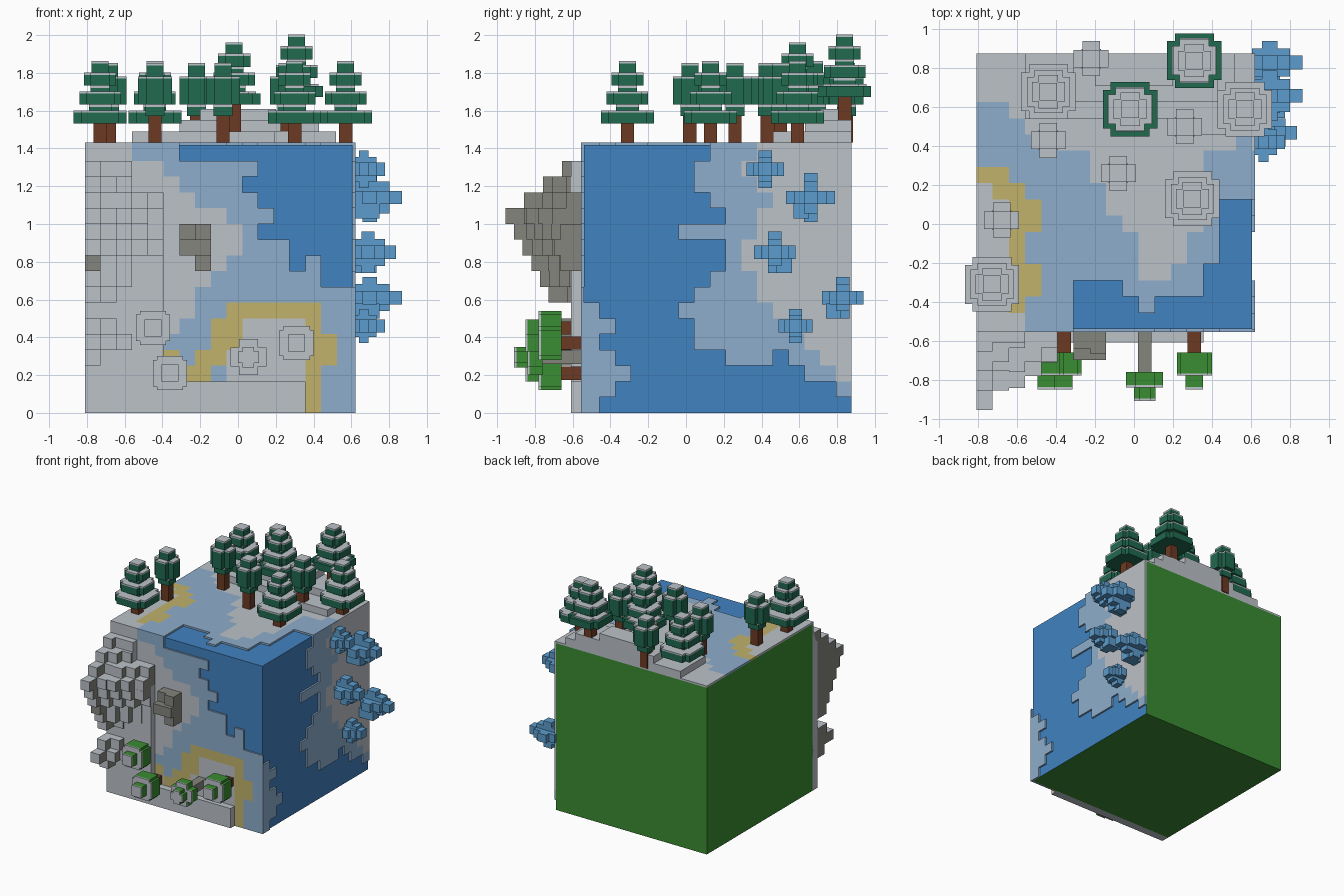
import bpy, bmesh, math, random
from mathutils import Vector

random.seed(4)
old = bpy.data.objects.get("Cube")
if old:
    bpy.data.objects.remove(old)

# Palette (display values, converted to linear)
PALETTE = {
    "snow": (188, 194, 200), "shallow_water": (141, 174, 204),
    "deep_water": (65, 130, 193), "sand": (193, 178, 108),
    "rock": (133, 133, 126), "pine_green": (33, 106, 80),
    "grass_green": (58, 140, 50), "bark": (108, 58, 35),
    "ice_blue": (92, 156, 205),
}
NAMES = list(PALETTE)
MATS = []
for name, rgb in PALETTE.items():
    lin = [((v / 255 + 0.055) / 1.055) ** 2.4 for v in rgb] + [1]
    m = bpy.data.materials.new(name)
    m.use_nodes = True
    m.diffuse_color = lin
    m.node_tree.nodes["Principled BSDF"].inputs["Base Color"].default_value = lin
    MATS.append(m)

CELL = 1.417 / 17
X0, Y0, T = -0.81, -0.54, 0.015
TOP = 17 * CELL


class Part:
    """Collects coloured boxes into one mesh object."""

    def __init__(self, name):
        self.name, self.bm = name, bmesh.new()

    def box(self, lo, hi, colour, rule=None):
        lo, hi = Vector(lo), Vector(hi)
        verts = bmesh.ops.create_cube(self.bm, size=1)["verts"]
        for v in verts:
            v.co = [(lo[i] + hi[i]) / 2 + v.co[i] * abs(hi[i] - lo[i]) for i in range(3)]
        for f in {f for v in verts for f in v.link_faces}:
            f.normal_update()
            f.material_index = NAMES.index(rule(f.normal) if rule else colour)

    def grown(self, base, axis, half, arm, h0, h1, colour):
        """Plus-shaped layer growing out of a base point along z, -y or x."""
        for a, b in {(half, arm), (arm, half)}:
            ends = []
            for s, h in ((-1, h0), (1, h1)):
                off = {"z": (s * a, s * b, h), "y": (s * a, -h, s * b), "x": (h, s * a, s * b)}[axis]
                ends.append(Vector(base) + Vector(off))
            self.box(ends[0], ends[1], colour)

    def finish(self):
        mesh = bpy.data.meshes.new(self.name)
        self.bm.to_mesh(mesh)
        self.bm.free()
        for m in MATS:
            mesh.materials.append(m)
        bpy.context.collection.objects.link(bpy.data.objects.new(self.name, mesh))


# Core block: water on the three landscape sides, grass on the others
core = Part("core_block")
core.box((X0, Y0, 0), (X0 + TOP, Y0 + TOP, TOP), None,
         lambda n: "deep_water" if n.x > 0.5 or n.y < -0.5 or n.z > 0.5 else "grass_green")
core.finish()


def paint(grid, colour, rects):
    for c0, c1, r0, r1 in rects:
        for r in range(r0, r1):
            for c in range(c0, c1):
                grid[r][c] = colour


def land(name, grid, corners):
    """Turn equal neighbours of a row into raised plates; deep water stays bare."""
    part = Part(name)
    for r, row in enumerate(grid):
        c = 0
        while c < 17:
            end = c
            while end < 17 and row[end] == row[c]:
                end += 1
            if row[c] != "deep_water":
                part.box(*corners(c * CELL, end * CELL + T * (end == 17),
                                  r * CELL, (r + 1) * CELL + T * (r == 16)), row[c])
            c = end
    part.finish()


def shore(first, second, colours):
    """Rows of three bands, split at the two shoreline columns."""
    return [[colours[(c >= a) + (c >= b)] for c in range(17)] for a, b in zip(first, second)]


S, L, D = "snow", "shallow_water", "deep_water"

# Front landscape, rows from the ground up
front = shore([14, 14, 8, 6, 5, 6, 7, 7, 8, 9, 10, 10, 9, 7, 6, 5, 3],
              [17, 17, 17, 17, 17, 17, 17, 17, 15, 13, 13, 11, 12, 11, 10, 11, 6], (S, L, D))
paint(front, S, [(9, 14, 2, 4), (10, 14, 4, 6)])
paint(front, "sand", [(9, 15, 6, 7), (8, 10, 5, 6), (8, 10, 4, 5), (7, 9, 3, 4), (6, 8, 2, 3),
                      (5, 6, 3, 4), (14, 15, 0, 6), (15, 16, 3, 5)])
paint(front, L, [(14, 15, 9, 10), (15, 17, 0, 3)])
land("front_land", front, lambda a, b, c, d: ((X0 + a, Y0 - T, c), (X0 + b, Y0, d)))

# Right landscape
right = shore([17, 16, 14, 9, 7, 7, 6, 7, 8, 9, 9, 6, 9, 8, 7, 7, 8],
              [17, 17, 16, 15, 14, 13, 12, 11, 11, 10, 10, 11, 11, 12, 11, 10, 11], (D, L, S))
paint(right, D, [(12, 13, 3, 4)])
paint(right, L, [(0, w, r, r + 1) for r, w in enumerate([1, 2, 3, 2, 1, 2, 1])])
XR = X0 + TOP
land("right_land", right, lambda a, b, c, d: ((XR, Y0 + a, c), (XR + T, min(Y0 + b, Y0 + TOP), d)))

# Top landscape: shorelines given per column, then turned into rows
columns = shore([0, 0, 0, 0, 0, 0, 3, 3, 3, 2, 1, 2, 2, 2, 4, 8, 8],
                [14, 14, 13, 12, 11, 11, 11, 9, 7, 6, 3, 3, 4, 6, 11, 11, 12], (D, L, S))
top = [list(r) for r in zip(*columns)]
paint(top, S, [(0, 2, 0, 8), (0, 3, 0, 1), (0, 1, 8, 9)])
paint(top, "sand", [(0, 2, 9, 10), (1, 3, 8, 9), (2, 4, 7, 8), (3, 4, 6, 7), (2, 3, 4, 7),
                    (2, 4, 2, 4), (2, 3, 1, 2)])
land("top_land", top, lambda a, b, c, d: ((X0 + a, Y0 + c, TOP), (X0 + b, min(Y0 + d, Y0 + TOP), TOP + T)))

# Snow terraces at the back of the top
hill = Part("back_terraces")
YB = Y0 + TOP
for x0, x1, y, z in ((-0.56, 0.52, 0.54, 1.49), (-0.31, 0.43, 0.63, 1.55),
                     (-0.2, 0.2, 0.71, 1.61), (0.19, 0.52, 0.46, 1.49)):
    hill.box((x0, y, TOP), (x1, YB, z), S)
hill.finish()

# Snow ledge along the foot and left of the front
ledge = Part("front_ledge")
for c0, c1, z in ((0, 3, 16), (3, 4, 14), (4, 5, 12), (5, 14, 2)):
    ledge.box((X0 + c0 * CELL, Y0 - 0.07, 0), (X0 + c1 * CELL, Y0, z * CELL), S)
ledge.finish()

# Cliff of stone columns with snowy tops and fronts
cliff = Part("cliff_columns")


def column(c, r, depth, w=1, h=1, bare=False):
    cliff.box((X0 + c * CELL, Y0 - depth * CELL, r * CELL), (X0 + (c + w) * CELL, Y0, (r + h) * CELL),
              "rock", None if bare else lambda n: S if n.z > 0.5 or n.y < -0.5 else "rock")


for r in range(7, 16):
    for c in range(5):
        slope = 1.2 if r > 12 else 0.55
        depth = 5 - abs(r - 12) * slope - 0.6 * c + random.uniform(-0.7, 0.1) * (c > 0)
        if depth > 0.9:
            column(c, r, min(depth, 5.1 if c == 0 else 3.8), bare=(c, r) in ((0, 9), (2, 7)))
for c, r, depth in ((0, 4, 3.4), (1, 4, 2.3), (0, 5, 2.4), (1, 5, 1.6), (0, 3, 2), (2, 4, 1.5)):
    column(c, r, depth)
column(6, 10, 1.9, 2, 1, True)
column(7, 9, 1.5, 1, 3, True)
column(6, 11, 1.2, 1, 1, True)
cliff.finish()

CAP = 0.012


def tree(name, base, axis, trunk, layers, leaf, bark="bark", inset=0):
    part = Part(name)
    part.grown(base, axis, 0.035, 0.035, 0, trunk, bark)
    for i, (h0, h1, half, arm) in enumerate(layers):
        part.grown(base, axis, half, arm, h0, h1 - CAP, leaf)
        k = inset if i == 0 else 0
        part.grown(base, axis, half - k, arm - k, h1 - CAP, h1, S)
    part.finish()


# Tiered pines: x, y, extra trunk height
for i, (x, y, up) in enumerate(((-0.73, -0.31, 0), (-0.44, 0.68, 0), (0.57, 0.59, 0),
                                (0.3, 0.13, 0), (-0.02, 0.59, 0.1), (0.31, 0.84, 0.14))):
    tiers = [(0.1, 0.17, 0.14, 0.1), (0.17, 0.2, 0.06, 0.06), (0.2, 0.27, 0.11, 0.075),
             (0.27, 0.3, 0.05, 0.05), (0.3, 0.37, 0.085, 0.05), (0.37, 0.43, 0.045, 0.045)]
    tree(f"pine_{i + 1}", (x, y, TOP + T), "z", up + 0.2,
         [(a + up, b + up, h, w) for a, b, h, w in tiers], "pine_green", inset=0.025 if up else 0)

# Round-crowned trees
for i, (x, y) in enumerate(((-0.44, 0.43), (-0.22, 0.85), (-0.68, 0.02), (-0.08, 0.26), (0.26, 0.5))):
    tree(f"round_tree_{i + 1}", (x, y, TOP + T), "z", 0.25,
         [(0.14, 0.2, 0.05, 0.05), (0.2, 0.35, 0.09, 0.045), (0.35, 0.42, 0.045, 0.045)], "pine_green")

# Bushes growing straight out of the front
for i, (x, z) in enumerate(((-0.45, 0.45), (-0.36, 0.21), (0.31, 0.37))):
    tree(f"front_bush_{i + 1}", (x, Y0, z), "y", 0.16,
         [(0.12, 0.24, 0.09, 0.07), (0.24, 0.31, 0.045, 0.045)], "grass_green")
tree("front_bush_4", (0.055, Y0, 0.295), "y", 0.23,
     [(0.22, 0.3, 0.095, 0.05), (0.3, 0.37, 0.055, 0.03)], "grass_green", "rock")

# Ice crystals on the right: y, z, reach, size
for i, (y, z, reach, size) in enumerate(((0.42, 1.29, 0.17, 0.1), (0.66, 1.14, 0.26, 0.13),
                                         (0.47, 0.85, 0.23, 0.11), (0.83, 0.61, 0.26, 0.11),
                                         (0.58, 0.46, 0.17, 0.09))):
    ice = Part(f"ice_crystal_{i + 1}")
    base = (XR, y, z)
    ice.grown(base, "x", 0.035, 0.035, 0, reach, "ice_blue")
    ice.grown(base, "x", size * 0.65, 0.035, 0, reach * 0.75, "ice_blue")
    ice.grown(base, "x", size, 0.035, reach * 0.2, reach * 0.5, "ice_blue")
    if size > 0.1:
        ice.grown((XR, y + 0.05 * (-1) ** i, z - 0.07), "x", 0.04, 0.04, 0, reach * 0.55, "ice_blue")
    ice.finish()
